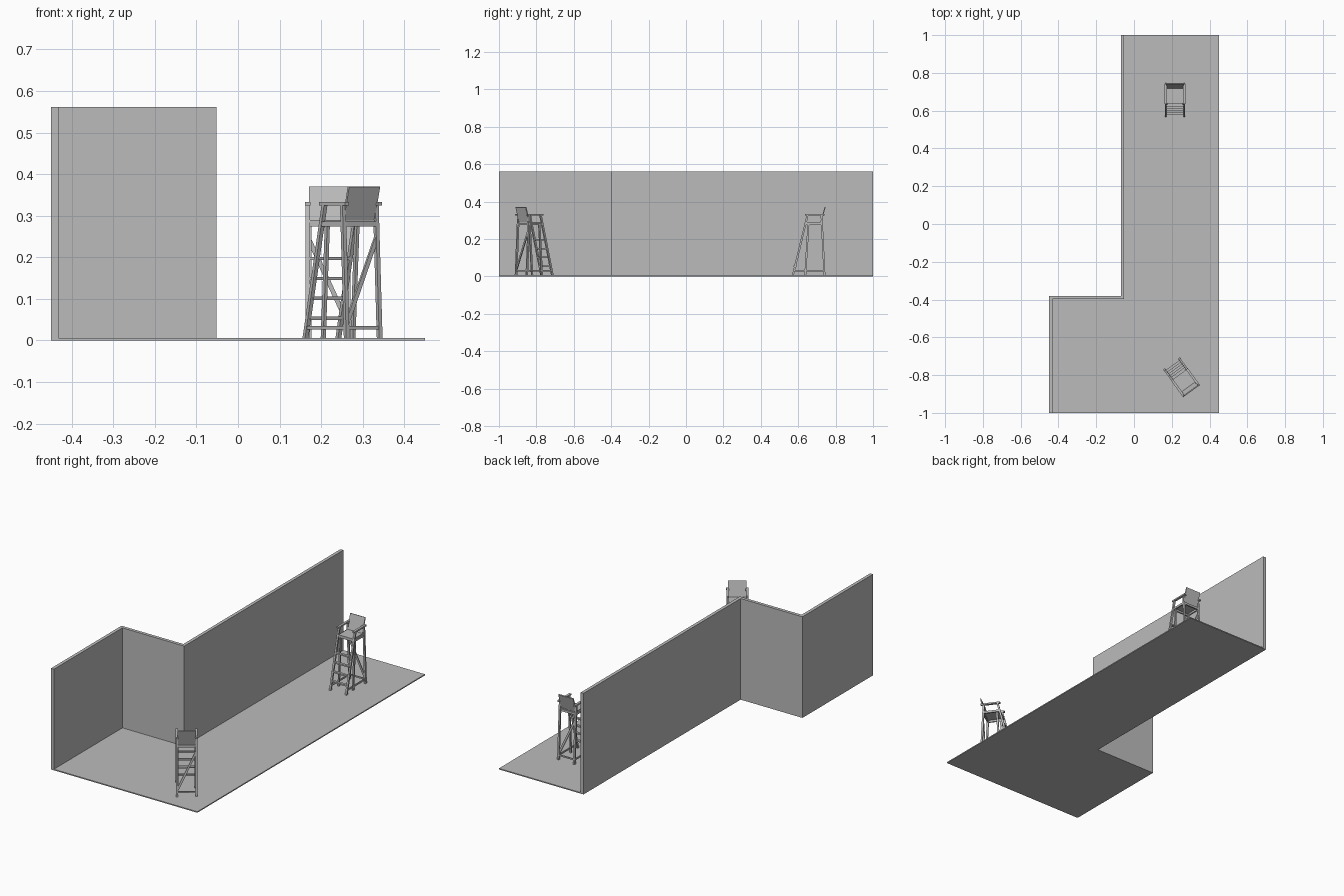
import bpy
import bmesh
from math import radians
from mathutils import Matrix, Vector

cube = bpy.data.objects.get("Cube")
if cube:
    bpy.data.objects.remove(cube, do_unlink=True)

GREY = (0.5, 0.5, 0.5, 1)
grey = bpy.data.materials.new("plain_grey")
grey.use_nodes = True
grey.diffuse_color = GREY
grey.node_tree.nodes["Principled BSDF"].inputs["Base Color"].default_value = GREY


def finish(name, bm):
    bmesh.ops.recalc_face_normals(bm, faces=bm.faces)
    mesh = bpy.data.meshes.new(name)
    bm.to_mesh(mesh)
    bm.free()
    mesh.materials.append(grey)
    obj = bpy.data.objects.new(name, mesh)
    bpy.context.collection.objects.link(obj)
    return obj


def slab(name, outline, bottom, top):
    """Extrude a flat outline upward."""
    bm = bmesh.new()
    face = bm.faces.new([bm.verts.new((x, y, bottom)) for x, y in outline])
    up = bmesh.ops.extrude_face_region(bm, geom=[face])["geom"]
    verts = [v for v in up if isinstance(v, bmesh.types.BMVert)]
    bmesh.ops.translate(bm, verts=verts, vec=(0, 0, top - bottom))
    return finish(name, bm)


def beam(name, place, start, end, width, depth):
    """Rectangular bar between two points, moved by the place matrix."""
    a, b = Vector(start), Vector(end)
    along = (b - a).normalized()
    side = Vector((0, 1, 0)) if abs(along.x) > 0.1 else Vector((1, 0, 0))
    other = along.cross(side).normalized()
    turn = Matrix((side, other, along)).transposed().to_4x4()
    size = Matrix.Diagonal((width, depth, (b - a).length, 1))
    bm = bmesh.new()
    matrix = place @ Matrix.Translation((a + b) / 2) @ turn @ size
    bmesh.ops.create_cube(bm, size=1, matrix=matrix)
    return finish(name, bm)


# Floor and the stepped wall along its edge
slab("floor", [(-0.45, -1), (0.45, -1), (0.45, 1), (-0.07, 1),
               (-0.07, -0.38), (-0.45, -0.38)], 0, 0.006)
slab("wall", [(-0.45, -1), (-0.432, -1), (-0.432, -0.398), (-0.052, -0.398),
              (-0.052, 1), (-0.07, 1), (-0.07, -0.38), (-0.45, -0.38)], 0, 0.562)


def ladder_point(x, z):
    return (x, -0.0875 + 0.08 * z / 0.328, z)


def high_chair(tag, x, y, angle):
    place = Matrix.Translation((x, y, 0)) @ Matrix.Rotation(radians(angle), 4, "Z")

    def bar(name, start, end, width=0.01, depth=0.01):
        beam(f"{tag}_{name}", place, start, end, width, depth)

    # Legs, arms and side rails
    for side, s in (("left", 0.049), ("right", -0.049)):
        bar(f"{side}_ladder_leg", ladder_point(s, 0.004), ladder_point(s, 0.328))
        bar(f"{side}_front_leg", (s * 0.9, -0.02, 0.004), (s * 0.9, -0.003, 0.28), 0.008)
        bar(f"{side}_back_leg", (s, 0.083, 0.004), (s, 0.067, 0.328))
        bar(f"{side}_arm", (s, -0.022, 0.329), (s, 0.084, 0.329), 0.013, 0.008)
        bar(f"{side}_seat_rail", (s, -0.02, 0.28), (s, 0.07, 0.28), 0.008, 0.012)
        bar(f"{side}_stretcher", (s, -0.08, 0.03), (s, 0.08, 0.03), 0.006, 0.008)

    # Ladder rungs
    for i in range(4):
        p, q = (ladder_point(s, 0.053 + 0.048 * i) for s in (-0.047, 0.047))
        bar(f"rung_{i + 1}", p, q, 0.014, 0.008)

    # Cross rails and diagonal brace
    bar("front_rail", (-0.049, -0.016, 0.28), (0.049, -0.016, 0.28), 0.008, 0.012)
    bar("back_rail", (-0.049, 0.07, 0.28), (0.049, 0.07, 0.28), 0.008, 0.012)
    bar("back_stretcher", (-0.049, 0.081, 0.03), (0.049, 0.081, 0.03), 0.006, 0.008)
    bar("back_brace", (-0.047, 0.071, 0.245), (0.047, 0.08, 0.04), 0.006, 0.011)

    # Seat and leaning backrest
    bar("seat", (0, -0.02, 0.287), (0, 0.068, 0.287), 0.092, 0.005)
    bar("backrest", (0, 0.063, 0.287), (0, 0.086, 0.37), 0.092, 0.006)


high_chair("far_chair", 0.217, 0.6575, 0)
high_chair("near_chair", 0.2525, -0.813, 216)
